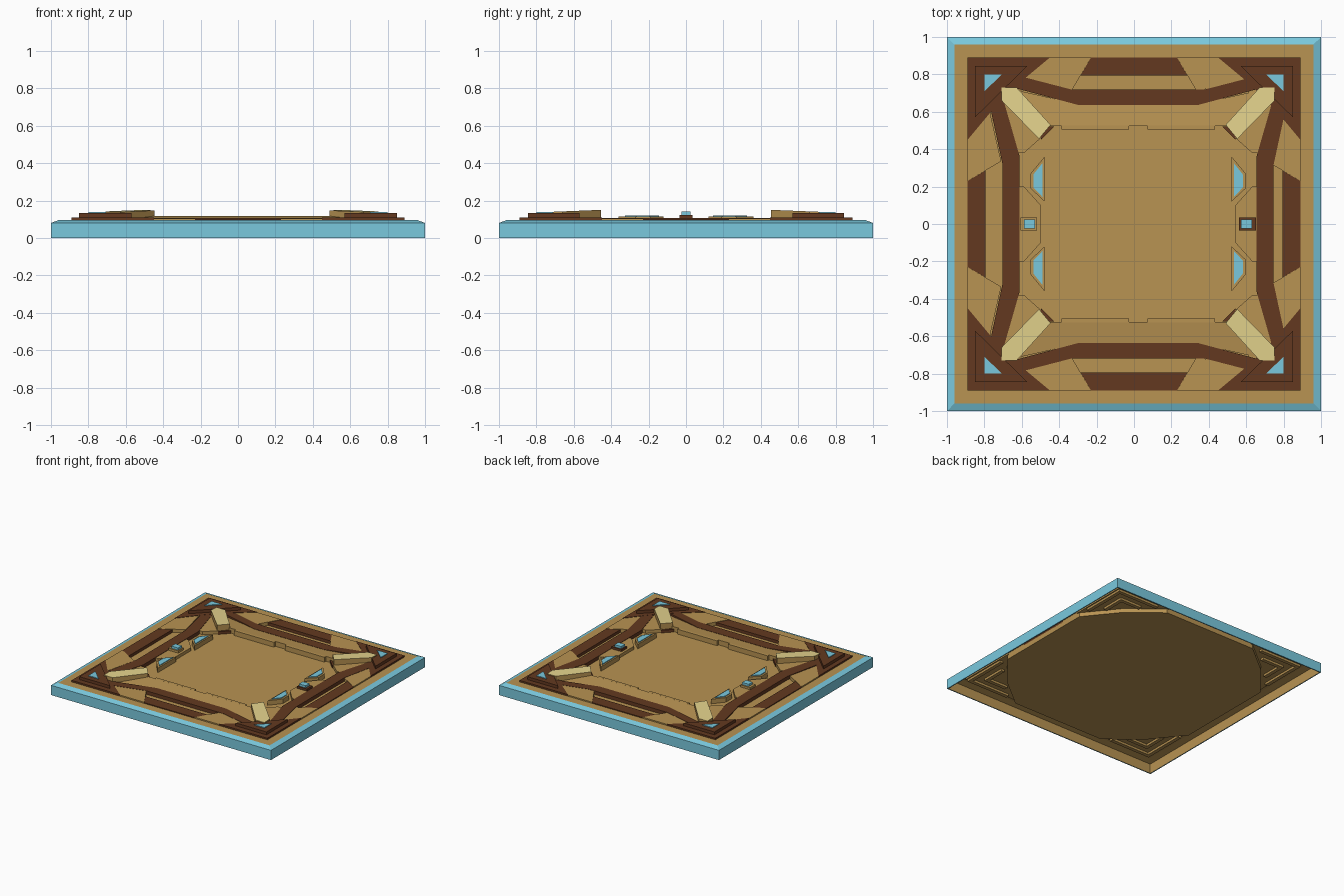
import bpy, bmesh

cube = bpy.data.objects.get("Cube")
if cube:
    bpy.data.objects.remove(cube, do_unlink=True)


def make_material(name, rgb):
    mat = bpy.data.materials.new(name)
    linear = [((c / 255 + 0.055) / 1.055) ** 2.4 for c in rgb] + [1]
    mat.use_nodes = True
    mat.diffuse_color = linear
    node = next(n for n in mat.node_tree.nodes if n.type == 'BSDF_PRINCIPLED')
    node.inputs["Base Color"].default_value = linear
    return mat


BLUE = make_material("sky_blue", (122, 201, 222))
TAN = make_material("tan", (184, 147, 82))
BROWN = make_material("dark_brown", (99, 57, 32))
CREAM = make_material("cream", (228, 211, 140))
CX = 0.022     # the inner layout sits slightly to one side
FLOOR = 0.078  # level that the raised pieces stand on
FOOT = 0.075   # their lower ends are sunk just below it


def finish(name, bm, mats):
    mesh = bpy.data.meshes.new(name)
    bm.to_mesh(mesh)
    bm.free()
    for mat in mats:
        mesh.materials.append(mat)
    obj = bpy.data.objects.new(name, mesh)
    bpy.context.collection.objects.link(obj)


def prism(name, pts, z0, z1, side, top=None, slope=None):
    """Extrude an outline; the top may have its own colour and a height rule."""
    bm = bmesh.new()
    low = [bm.verts.new((x, y, z0)) for x, y in pts]
    high = [bm.verts.new((x, y, slope(x, y) if slope else z1)) for x, y in pts]
    bm.faces.new(low)
    cap = bm.faces.new(high)
    cap.material_index = 1 if top else 0
    for i in range(len(pts)):
        j = (i + 1) % len(pts)
        bm.faces.new((low[i], low[j], high[j], high[i]))
    bmesh.ops.recalc_face_normals(bm, faces=bm.faces)
    finish(name, bm, [side, top] if top else [side])


def flip(pts, sx, sy, cx=0.0):
    return [(cx + sx * x, sy * y) for x, y in pts]


def both_ways(pts):
    """Complete a half outline by reflecting it across x = 0."""
    return pts + [(-x, y) for x, y in reversed(pts)]


def swap(pts):
    return [(y, x) for x, y in pts]


def rect(x0, x1, y0, y1):
    return [(x0, y0), (x1, y0), (x1, y1), (x0, y1)]


# Rim: blue outer wall and bevel, tan inner wall and top border, hollow below
bm = bmesh.new()
rings = []
for r, z in [(0.885, 0.09), (0.94, 0.09), (0.99, 0.078), (0.992, 0),
             (1, 0), (1, 0.08), (0.96, 0.095), (0.885, 0.095)]:
    rings.append([bm.verts.new((x, y, z)) for x, y in rect(-r, r, -r, r)])
for k in range(len(rings)):
    here, there = rings[k], rings[(k + 1) % len(rings)]
    for i in range(4):
        j = (i + 1) % 4
        face = bm.faces.new((here[i], here[j], there[j], there[i]))
        face.material_index = 0 if k in (3, 4, 5) else 1
bmesh.ops.recalc_face_normals(bm, faces=bm.faces)
finish("rim", bm, [BLUE, TAN])

# Sunken floor with cut corners; its sides reach up to the rim
floor_half = [(0.42, -0.89), (0.68, -0.68), (0.89, -0.42),
              (0.89, 0.42), (0.68, 0.68), (0.42, 0.89)]
prism("sunken_floor", both_ways(floor_half), 0.04, FLOOR, TAN)

# Parts that repeat on each side
panel = both_ways([(0.23, 0.89), (0.285, 0.795)])
shoulder = [(0.45, 0.89), (0.23, 0.89), (0.335, 0.71), (0.64, 0.78), (0.6, 0.765)]
end_band = both_ways([(0.315, 0.635), (0.67, 0.73), (0.63, 0.79), (0.36, 0.72)])
side_band = swap(both_ways([(0.36, 0.633), (0.68, 0.725), (0.62, 0.79), (0.32, 0.725)]))
end_deck = both_ways([(0.52, 0.525), (0.67, 0.72), (0.315, 0.64)])
corner_deck = [(0.52, 0.525), (0.52, 0.46), (0.61, 0.38), (0.64, 0.38), (0.72, 0.66), (0.67, 0.72)]
console_deck = [(0.64, -0.2), (0.61, -0.2), (0.52, -0.1), (0.52, 0.1), (0.61, 0.2), (0.64, 0.2)]
for s, end, side in [(1, "back", "left"), (-1, "front", "right")]:
    prism(end + "_panel", flip(panel, 1, s), FOOT, 0.102, BROWN)
    prism(side + "_panel", flip(swap(panel), s, 1), FOOT, 0.102, BROWN)
    prism(end + "_band", flip(end_band, 1, s, CX), FOOT, 0.107, BROWN)
    prism(side + "_band", flip(side_band, s, 1, CX), FOOT, 0.107, BROWN)
    prism(end + "_deck", flip(end_deck, 1, s, CX), FOOT, 0, TAN,
          slope=lambda x, y: 0.118 - 0.12 * (abs(y) - 0.525))
    prism(side + "_console_deck", flip(console_deck, s, 1, CX), FOOT, 0.104, TAN)
    for t in (-1, 1):
        prism(end + "_shoulder", flip(shoulder, t, s), FOOT, 0.105, TAN)
        prism(side + "_shoulder", flip(swap(shoulder), s, t), FOOT, 0.105, TAN)
        prism(side + "_corner_deck", flip(corner_deck, s, t, CX), FOOT, 0.104, TAN)
        prism(end + "_deck_step", flip(rect(0.05, 0.41, 0.505, 0.527), t, s, CX),
              FOOT, 0.118, TAN)

# Corner pieces and diagonal bars
plate = [(0.89, 0.89), (0.45, 0.89), (0.6, 0.765), (0.66, 0.71),
         (0.71, 0.66), (0.765, 0.6), (0.89, 0.45)]
lining = [(0.9, 0.9), (0.4, 0.9), (0.66, 0.66), (0.9, 0.4)]
block = [(0.85, 0.845), (0.57, 0.845), (0.85, 0.57)]
gem = [(0.8, 0.8), (0.705, 0.8), (0.8, 0.71)]
bar = [(0.73, 0.73), (0.65, 0.73), (0.468, 0.53), (0.53, 0.455), (0.73, 0.66)]
foot = [(0.52, 0.52), (0.45, 0.52), (0.52, 0.45)]
for sx, side in [(1, "left"), (-1, "right")]:
    for sy, end in [(1, "back"), (-1, "front")]:
        tag = end + "_" + side + "_"
        prism(tag + "corner_lining", flip(lining, sx, sy), 0.073, 0.094, TAN)
        prism(tag + "corner_plate", flip(plate, sx, sy), 0.09, 0.108, BROWN)
        prism(tag + "corner_block", flip(block, sx, sy), 0.1, 0.132, BROWN)
        prism(tag + "corner_gem", flip(gem, sx, sy), 0.13, 0.138, BLUE)
        prism(tag + "bar", flip(bar, sx, sy, CX), FOOT, 0.15, TAN, CREAM,
              lambda x, y: 0.15 - 0.04 * (abs(y) - 0.455))
        prism(tag + "bar_foot", flip(foot, sx, sy, CX), FOOT, 0.1, BROWN)
        # Nested strips inside the hollow corner
        for r in (0.8, 0.89):
            strip = [(r, r), (r, 1.4 - r), (r - 0.03, 1.4 - r),
                     (r - 0.03, r - 0.03), (1.4 - r, r - 0.03), (1.4 - r, r)]
            prism(tag + "corner_strip", flip(strip, sx, sy), 0.055, 0.08, TAN)

# Blue inset lights and the small consoles at each side
housing = [(0.5, 0.36), (0.575, 0.27), (0.575, 0.19), (0.5, 0.12)]
light = [(0.512, 0.325), (0.56, 0.265), (0.56, 0.195), (0.512, 0.145)]
for sx, side, color in [(1, "left", BROWN), (-1, "right", TAN)]:
    for sy in (-1, 1):
        prism(side + "_light_housing", flip(housing, sx, sy, CX), FOOT, 0.115, TAN)
        prism(side + "_light", flip(light, sx, sy, CX), 0.11, 0.121, BLUE)
    prism(side + "_console", flip(rect(0.54, 0.63, -0.035, 0.035), sx, 1, CX), FOOT, 0.122, color)
    prism(side + "_console_box", flip(rect(0.55, 0.61, -0.025, 0.025), sx, 1, CX), 0.12, 0.14, BLUE)
